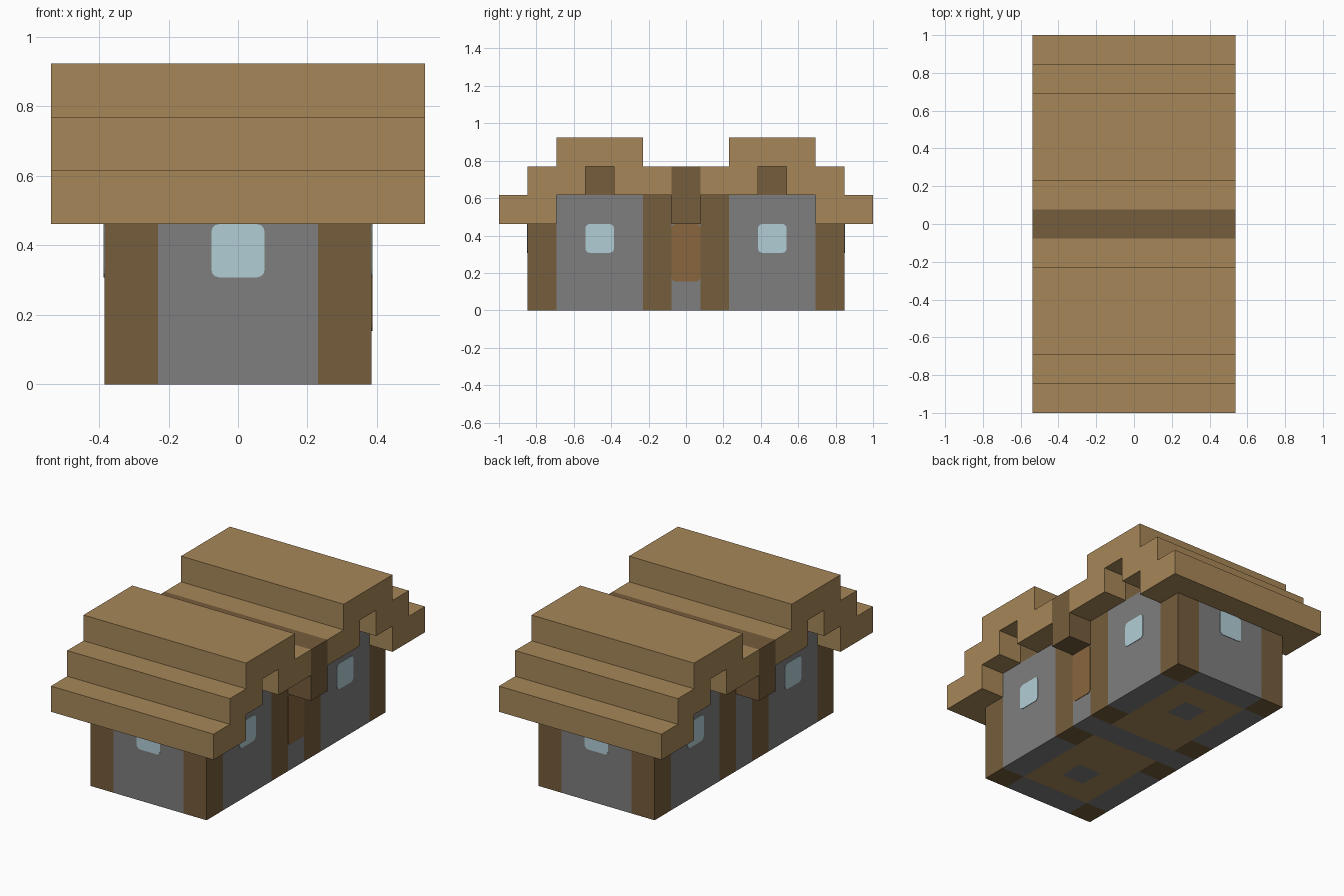
import bpy
import bmesh
from mathutils import Matrix

U = 2 / 13  # one building block

cube = bpy.data.objects.get("Cube")
if cube:
    bpy.data.objects.remove(cube, do_unlink=True)


def material(name, rgb):
    """Flat material from 0-255 display colour, converted to linear."""
    col = [((c / 255 + 0.055) / 1.055) ** 2.4 for c in rgb] + [1.0]
    m = bpy.data.materials.new(name)
    m.use_nodes = True
    m.diffuse_color = col
    bsdf = m.node_tree.nodes["Principled BSDF"]
    bsdf.inputs["Base Color"].default_value = col
    bsdf.inputs["Roughness"].default_value = 0.9
    return m


planks = material("light planks", (167, 135, 88))
logs = material("dark logs", (118, 93, 60))
stone = material("grey stone", (126, 126, 126))
glass = material("pale glass", (178, 206, 214))
door_wood = material("door wood", (136, 102, 62))


def finish(name, bm, *mats):
    """Turn a bmesh in block units into a scaled object."""
    bmesh.ops.scale(bm, vec=(U, U, U), verts=bm.verts)
    me = bpy.data.meshes.new(name)
    bm.to_mesh(me)
    bm.free()
    for m in mats:
        me.materials.append(m)
    ob = bpy.data.objects.new(name, me)
    bpy.context.collection.objects.link(ob)
    return ob


def box(name, x, y, z, mat):
    """Box given (low, high) pairs in block units."""
    bm = bmesh.new()
    size = [hi - lo for lo, hi in (x, y, z)]
    mid = [(hi + lo) / 2 for lo, hi in (x, y, z)]
    bmesh.ops.create_cube(bm, size=1, matrix=Matrix.Translation(mid) @ Matrix.Diagonal(size + [1]))
    return finish(name, bm, mat)


def span(c, half=0.5):
    return (c - half, c + half)


def plate(name, centre, axis, height, mat):
    """Thin plate with rounded corners lying on a wall facing the axis."""
    half = [0.5, 0.5, height / 2]
    half[axis] = 0.02
    bm = bmesh.new()
    bmesh.ops.create_cube(bm, size=2, matrix=Matrix.Translation(centre) @ Matrix.Diagonal(half + [1]))
    corners = [e for e in bm.edges
               if abs(e.verts[0].co[axis] - e.verts[1].co[axis]) > 0.01]
    bmesh.ops.bevel(bm, geom=corners, offset=0.15, segments=3, profile=0.5, affect='EDGES')
    return finish(name, bm, mat)


# Stepped roof half in (y, z), with a notch under the ridge
ROOF = [(0.5, 4), (2.5, 4), (2.5, 5), (3.5, 5), (3.5, 4), (4.5, 4), (4.5, 3), (6.5, 3),
        (6.5, 4), (5.5, 4), (5.5, 5), (4.5, 5), (4.5, 6), (1.5, 6), (1.5, 5), (0.5, 5)]


def roof(name, s):
    bm = bmesh.new()
    face = bm.faces.new([bm.verts.new((-3.5, s * y, z)) for y, z in ROOF])
    ext = bmesh.ops.extrude_face_region(bm, geom=[face])
    verts = [v for v in ext["geom"] if isinstance(v, bmesh.types.BMVert)]
    bmesh.ops.translate(bm, vec=(7, 0, 0), verts=verts)
    # extrusion may leave the start cap in place or drop it
    if not any(all(v.co.x < 0 for v in f.verts) for f in bm.faces):
        bmesh.ops.holes_fill(bm, edges=bm.edges)
    bmesh.ops.recalc_face_normals(bm, faces=bm.faces)
    return finish(name, bm, planks)


def floor(name, s):
    """Plank floor with one stone block under the middle of the room."""
    bm = bmesh.new()
    bmesh.ops.create_grid(bm, x_segments=3, y_segments=4, size=1,
                          matrix=Matrix.Translation((0, s * 2.5, 0)) @ Matrix.Diagonal((1.5, 2, 1, 1)))
    for f in bm.faces:
        c = f.calc_center_median()
        f.material_index = int(abs(c.x) < 0.1 and abs(abs(c.y) - 3) < 0.1)
    bmesh.ops.reverse_faces(bm, faces=bm.faces)
    return finish(name, bm, planks, stone)


# Two mirrored halves of the house
for s, end in ((-1, "front"), (1, "back")):
    roof(end + "_roof", s)
    floor(end + "_floor", s)
    box(end + "_wall", (-1.5, 1.5), span(s * 5), (0, 3), stone)
    box(end + "_gable_log", (-2.5, 2.5), span(s * 3), (4, 5), logs)
    plate(end + "_window", (0, s * 5.5, 2.5), 1, 1, glass)
    for t, side in ((-1, "right"), (1, "left")):
        tag = end + "_" + side
        box(tag + "_corner_post", span(t * 2), span(s * 5), (0, 3), logs)
        box(tag + "_middle_post", span(t * 2), span(s * 1), (0, 4), logs)
        box(tag + "_side_wall", span(t * 2), span(s * 3, 1.5), (0, 4), stone)
        plate(tag + "_side_window", (t * 2.5, s * 3, 2.5), 0, 1, glass)

# Centre wall, the beam lying across it, and the door on the left side
box("centre_wall", (-2.5, 2.5), span(0), (0, 3), stone)
box("cross_beam", (-3.5, 3.5), span(0), (3, 5), logs)
plate("door", (2.5, 0, 2), 0, 2, door_wood)
